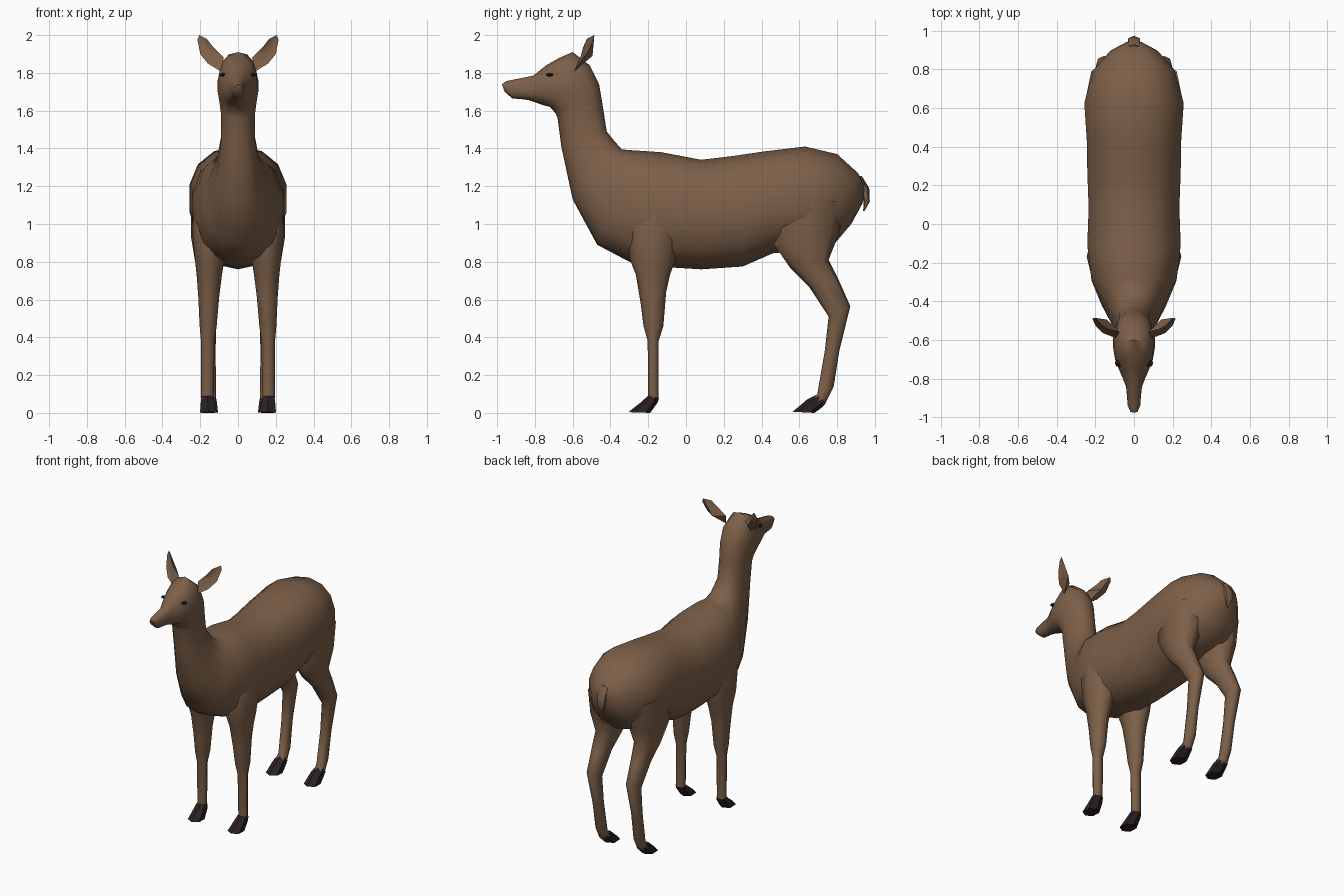
import bpy, bmesh, math
from mathutils import Vector
from mathutils.bvhtree import BVHTree

if "Cube" in bpy.data.objects:
    bpy.data.objects.remove(bpy.data.objects["Cube"])


def material(name, rgb):
    m = bpy.data.materials.new(name)
    m.diffuse_color = (*rgb, 1)
    m.use_nodes = True
    m.node_tree.nodes["Principled BSDF"].inputs["Base Color"].default_value = m.diffuse_color
    return m


FUR = material("brown fur", (0.205, 0.117, 0.066))
HOOF = material("dark hoof", (0.022, 0.014, 0.016))
EYE = material("black eye", (0.008, 0.008, 0.009))


def finish(bm, name, mat, angle=55):
    bmesh.ops.recalc_face_normals(bm, faces=bm.faces)
    me = bpy.data.meshes.new(name)
    bm.to_mesh(me)
    bm.free()
    ob = bpy.data.objects.new(name, me)
    bpy.context.collection.objects.link(ob)
    me.materials.append(mat)
    bpy.ops.object.select_all(action='DESELECT')
    ob.select_set(True)
    bpy.context.view_layer.objects.active = ob
    bpy.ops.object.shade_smooth_by_angle(angle=math.radians(angle))
    return ob


def loft(rings, sides, power=0.88):
    """Each ring: y, z of one rim point, y, z of the opposite one, centre x, half-width."""
    bm = bmesh.new()
    loops = []
    for ay, az, by, bz, cx, w in rings:
        a, b = Vector((cx, ay, az)), Vector((cx, by, bz))
        loop = []
        for i in range(sides):
            t = 2 * math.pi * i / sides
            c, s = (math.copysign(abs(v) ** power, v) for v in (math.cos(t), math.sin(t)))
            loop.append(bm.verts.new((a + b) / 2 + (a - b) / 2 * c + Vector((w * s, 0, 0))))
        loops.append(loop)
    for p, q in zip(loops, loops[1:]):
        for i in range(sides):
            j = (i + 1) % sides
            bm.faces.new((p[i], p[j], q[j], q[i]))
    bm.faces.new(loops[0])
    bm.faces.new(loops[-1])
    return bm


# torso, neck and head as one skin: top y z, bottom y z, half-width
SKIN = [
    (.945, 1.21, .935, 1.11, .04), (.91, 1.27, .875, 1.0, .125), (.80, 1.37, .79, .90, .215),
    (.63, 1.41, .62, .86, .263), (.42, 1.385, .46, .845, .25), (.25, 1.36, .30, .775, .247),
    (.08, 1.34, .08, .76, .24), (-.13, 1.38, -.08, .77, .247), (-.28, 1.39, -.30, .80, .225),
    (-.34, 1.395, -.47, .89, .17), (-.38, 1.44, -.60, 1.13, .118), (-.42, 1.49, -.66, 1.41, .092),
    (-.44, 1.62, -.68, 1.56, .092), (-.46, 1.74, -.69, 1.585, .10), (-.51, 1.84, -.72, 1.62, .11),
    (-.60, 1.91, -.76, 1.63, .10), (-.67, 1.88, -.80, 1.645, .08), (-.74, 1.84, -.83, 1.655, .06),
    (-.81, 1.785, -.86, 1.66, .042), (-.95, 1.757, -.92, 1.665, .033),
    (-.975, 1.74, -.96, 1.70, .02),
]
bm = loft([(a, b, c, d, 0, w) for a, b, c, d, w in SKIN], 14)
skin_tree = BVHTree.FromBMesh(bm)
finish(bm, "body_and_head", FUR)

# tail
finish(loft([(.88, 1.24, .93, 1.255, 0, .03), (.92, 1.18, .97, 1.19, 0, .035),
             (.94, 1.12, .973, 1.12, 0, .025), (.938, 1.07, .946, 1.07, 0, .006)], 6), "tail", FUR)

# legs and hooves: front y z, back y z, centre x, half-width
FRONT_LEG = [
    (-.28, 1.15, -.03, 1.15, .13, .09), (-.31, .98, -.03, .98, .145, .10),
    (-.30, .82, -.06, .80, .15, .078), (-.265, .73, -.085, .73, .152, .067),
    (-.24, .58, -.105, .64, .155, .055), (-.225, .46, -.12, .46, .158, .045),
    (-.203, .38, -.145, .38, .16, .036), (-.20, .08, -.145, .08, .162, .033),
]
FRONT_HOOF = [
    (-.202, .09, -.143, .08, .162, .035), (-.24, .055, -.15, .055, .16, .042),
    (-.305, .004, -.19, 0, .157, .05),
]
HIND_LEG = [
    (.46, 1.12, .84, 1.12, .14, .11), (.46, .90, .81, .95, .148, .10),
    (.55, .77, .755, .81, .152, .073), (.65, .67, .81, .70, .155, .055),
    (.755, .51, .87, .565, .155, .043), (.735, .33, .812, .33, .153, .034),
    (.695, .10, .782, .14, .15, .034), (.665, .075, .735, .045, .15, .035),
]
HIND_HOOF = [
    (.695, .098, .74, .05, .15, .036), (.64, .07, .715, .025, .15, .043),
    (.565, .006, .68, 0, .15, .05),
]
# ear rim, and the points that make its back and its hollow
EAR_RIM = [(.075, -.56, 1.88), (.13, -.545, 1.935), (.165, -.525, 1.98), (.205, -.485, 2.0),
           (.215, -.49, 1.975), (.20, -.525, 1.90), (.16, -.565, 1.85), (.095, -.59, 1.81)]
EAR_MIDS = [(.14, -.495, 1.89), (.15, -.525, 1.91)]

for s, side in ((1, "right"), (-1, "left")):
    for name, rings, sides, mat in (("front_leg", FRONT_LEG, 8, FUR), ("front_hoof", FRONT_HOOF, 6, HOOF),
                                    ("hind_leg", HIND_LEG, 8, FUR), ("hind_hoof", HIND_HOOF, 6, HOOF)):
        finish(loft([(*r[:4], s * r[4], r[5]) for r in rings], sides),
               f"{side}_{name}", mat, 35 if mat == HOOF else 55)

    # ear
    bm = bmesh.new()
    rim = [bm.verts.new((s * x, y, z)) for x, y, z in EAR_RIM]
    for x, y, z in EAR_MIDS:
        mid = bm.verts.new((s * x, y, z))
        for p, q in zip(rim, rim[1:] + rim[:1]):
            bm.faces.new((p, q, mid))
    finish(bm, side + "_ear", FUR)

    # eye, set on the head surface
    hit, normal, _, _ = skin_tree.ray_cast(Vector((s, -.72, 1.79)), Vector((-s, 0, 0)))
    bm = bmesh.new()
    bmesh.ops.create_uvsphere(bm, u_segments=8, v_segments=6, radius=.021)
    bmesh.ops.scale(bm, vec=(1, 1, .4), verts=bm.verts)
    bmesh.ops.rotate(bm, matrix=normal.to_track_quat('Z', 'Y').to_matrix(), verts=bm.verts)
    bmesh.ops.translate(bm, vec=hit, verts=bm.verts)
    finish(bm, side + "_eye", EYE)
